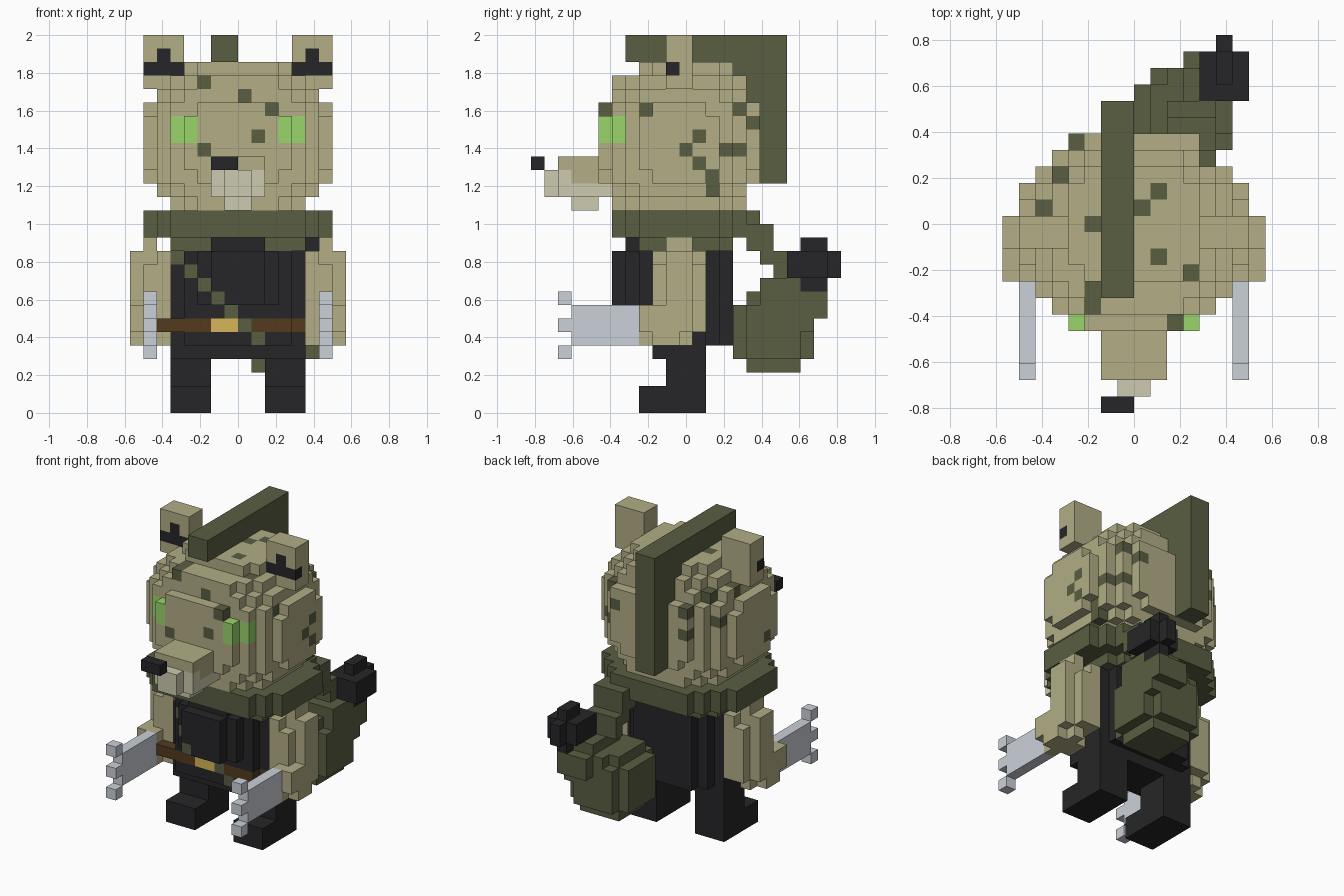
import bpy, bmesh
from mathutils import Vector

cube = bpy.data.objects.get("Cube")
if cube:
    bpy.data.objects.remove(cube, do_unlink=True)

U = 2 / 28  # voxel edge length

# Flat colours (sRGB)
PALETTE = {
    "tan_fur": (178, 174, 134), "dark_green": (90, 94, 66), "black_cloth": (38, 38, 40),
    "pale_fur": (205, 203, 176), "eye_green": (155, 213, 108), "steel": (203, 209, 217),
    "brown_leather": (83, 58, 31), "brass": (215, 181, 88),
}
MATS = {}
for label, rgb in PALETTE.items():
    lin = [((c / 255 + 0.055) / 1.055) ** 2.4 for c in rgb] + [1]
    m = bpy.data.materials.new(label)
    m.use_nodes = True
    m.diffuse_color = lin
    bsdf = m.node_tree.nodes["Principled BSDF"]
    bsdf.inputs["Base Color"].default_value = lin
    bsdf.inputs["Roughness"].default_value = 0.9
    MATS[label] = m

# Voxel (x, y, z) fills x..x+1, y-0.5..y+0.5, z..z+1 in units of U
SIDES = [((1, 0, 0), [(1, 0, 0), (1, 1, 0), (1, 1, 1), (1, 0, 1)]),
         ((-1, 0, 0), [(0, 0, 0), (0, 0, 1), (0, 1, 1), (0, 1, 0)]),
         ((0, 1, 0), [(0, 1, 0), (0, 1, 1), (1, 1, 1), (1, 1, 0)]),
         ((0, -1, 0), [(0, 0, 0), (1, 0, 0), (1, 0, 1), (0, 0, 1)]),
         ((0, 0, 1), [(0, 0, 1), (1, 0, 1), (1, 1, 1), (0, 1, 1)]),
         ((0, 0, -1), [(0, 0, 0), (0, 1, 0), (1, 1, 0), (1, 0, 0)])]
taken = set()


def box(x0, x1, y0, y1, z0, z1):
    """All voxels in an inclusive range."""
    return {(x, y, z) for x in range(x0, x1 + 1)
            for y in range(y0, y1 + 1) for z in range(z0, z1 + 1)}


def mirror(cells):
    return {(-x - 1, y, z) for x, y, z in cells}


def ellipsoid(c, r):
    """Voxels whose centres lie within an ellipsoid."""
    lo = [int(c[i] - r[i]) - 2 for i in range(3)]
    hi = [int(c[i] + r[i]) + 2 for i in range(3)]
    return {p for p in box(lo[0], hi[0], lo[1], hi[1], lo[2], hi[2])
            if ((p[0] + .5 - c[0]) / r[0]) ** 2 + ((p[1] - c[1]) / r[1]) ** 2
            + ((p[2] + .5 - c[2]) / r[2]) ** 2 <= 1}


def rounded_layer(z, inset, y0, y1):
    """One layer with stepped corners, narrower by the inset."""
    cells = set()
    for y in range(y0, y1 + 1):
        w = 7 - max(0, -3 - y, y - 2) - inset
        cells |= box(-w, w - 1, y, y, z, z)
    return cells


def part(name, cells, colour, paint=()):
    """Mesh the outer faces of a voxel set; paint holds (colour, voxels) pairs."""
    cells = set(cells) - taken
    taken.update(cells)
    slots = [colour] + [c for c, _ in paint]
    bm = bmesh.new()
    verts = {}
    for p in sorted(cells):
        slot = 0
        for i, (_, group) in enumerate(paint):
            if p in group:
                slot = i + 1
        for d, corners in SIDES:
            if (p[0] + d[0], p[1] + d[1], p[2] + d[2]) in cells:
                continue
            ring = []
            for k in corners:
                q = (p[0] + k[0], p[1] + k[1], p[2] + k[2])
                if q not in verts:
                    verts[q] = bm.verts.new(Vector((q[0], q[1] - 0.5, q[2])) * U)
                ring.append(verts[q])
            bm.faces.new(ring).material_index = slot
    me = bpy.data.meshes.new(name)
    bm.to_mesh(me)
    bm.free()
    for s in slots:
        me.materials.append(MATS[s])
    ob = bpy.data.objects.new(name, me)
    bpy.context.collection.objects.link(ob)


def pair(name, cells, colour, paint=()):
    part("left_" + name, cells, colour, paint)
    part("right_" + name, mirror(cells), colour, [(c, mirror(g)) for c, g in paint])


# Head: stacked rounded layers, with the corners of the flat panels trimmed
head = set()
for z in range(17, 23):
    head |= rounded_layer(z, 0, -6, 5)
for z, inset, y0, y1 in [(15, 2, -5, 4), (16, 1, -5, 4), (23, 1, -5, 4),
                         (24, 2, -5, 4), (25, 3, -3, 3)]:
    head |= rounded_layer(z, inset, y0, y1)
trim = {(x, y, z) for z in (17, 22) for x, y in [(6, -3), (6, 2), (3, -6)]}
trim |= {(3, -3, 25), (3, 5, 17)}
head -= trim | mirror(trim)

# Eyes and scattered spots
eye = box(3, 3, -6, -6, 20, 21) | box(4, 4, -5, -5, 20, 21)
spots = {(-3, -5, 24), (0, -5, 23), (2, -6, 22), (1, -6, 20), (-3, -6, 19)}     # face
spots |= {(5, -3, 22), (6, 1, 20), (6, 0, 19), (6, 1, 18), (5, 2, 17), (5, 2, 16),
          (4, 4, 22), (3, 5, 21), (5, 3, 19), (4, 4, 19)}                       # left
spots |= {(1, 2, 25), (0, 1, 25), (-3, 0, 25), (1, -2, 25), (3, -3, 24),
          (-6, 1, 23), (-5, 3, 23), (-4, 5, 22), (-3, -4, 24)}                  # top
spots |= {(-7, -2, 18), (-6, 3, 21), (-4, 5, 20)}                               # right
part("head", head, "tan_fur", [("eye_green", eye | mirror(eye)), ("dark_green", spots)])

# Ears with dark inner markings
pair("ear", box(4, 6, -1, 0, 24, 27), "tan_fur",
     [("black_cloth", box(4, 6, -1, -1, 25, 25) | {(5, -1, 26)})])

# Snout, jaw and nose
part("jaw", box(-2, 1, -9, -6, 16, 16) | box(-2, 1, -9, -9, 17, 17)
     | box(-1, 0, -10, -10, 16, 17) | box(-1, 0, -8, -7, 15, 15), "pale_fur")
part("snout", box(-2, 1, -9, -6, 18, 18) | box(-2, 1, -8, -6, 17, 17), "tan_fur")
part("nose", box(-2, -1, -11, -11, 18, 18), "black_cloth")

# Crest running over the head and down the back
part("crest", box(-2, -1, -4, 7, 26, 27) | box(-2, -1, 0, 7, 17, 25), "dark_green")

# Scarf
part("scarf", rounded_layer(13, 0, -5, 5) | rounded_layer(14, 0, -5, 5)
     | rounded_layer(12, 2, -3, 3), "dark_green")

# Torso with stepped chest, belt, buckle and diagonal strap
torso = (box(-5, 4, -2, 1, 4, 11) | box(-4, 3, -3, 2, 5, 11) | box(-3, 2, 3, 3, 5, 11)
         | box(-3, 2, -4, -4, 8, 11) | box(-2, 1, -5, -5, 8, 11) | box(-2, 1, -4, -4, 12, 12))
belt = box(-4, 3, -3, -3, 6, 6) | {(-6, -3, 6), (-5, -3, 6), (4, -2, 6)}
strap = {(-5, -2, 11), (-4, -3, 10), (-3, -4, 9), (-2, -5, 8),
         (-1, -3, 7), (0, -3, 6), (1, -3, 5)}
part("torso", torso | belt, "black_cloth",
     [("brown_leather", belt), ("brass", box(-2, -1, -3, -3, 6, 6)), ("dark_green", strap)])

# Legs with feet
pair("leg", box(2, 4, -1, 1, 2, 4) | box(2, 4, -3, 1, 0, 1), "black_cloth")

# Arms with shoulders and rounded hands
pair("arm", box(5, 7, -1, 0, 7, 11) | box(6, 6, -2, 1, 7, 10) | box(5, 5, -2, 1, 7, 11)
     | box(6, 6, -1, 0, 12, 12) | box(5, 7, -2, 0, 6, 7) | box(6, 7, -3, -3, 6, 7)
     | box(5, 6, 1, 1, 6, 6) | box(6, 6, -3, 0, 5, 5) | box(5, 7, -2, -1, 5, 5), "tan_fur")

# Claw blades with three tips
claw = box(6, 6, -8, -4, 5, 7)
for z in (4, 6, 8):
    claw |= box(6, 6, -9, -9, z, z)
pair("claw", claw, "steel")

# Tail: dark tip, bushy body and narrow root under the scarf
part("tail_tip", box(4, 6, 8, 10, 10, 11) | box(5, 5, 11, 11, 10, 11)
     | box(5, 5, 9, 10, 12, 12) | box(5, 5, 9, 10, 9, 9), "black_cloth")
tail = (ellipsoid((3, 6.5, 6), (3.3, 3.3, 3.3)) | box(2, 5, 6, 9, 6, 8)
        | box(3, 5, 10, 10, 7, 8) | box(3, 5, 6, 9, 9, 9))
for z, y0, y1 in [(13, 5, 6), (12, 5, 6), (11, 6, 7), (10, 7, 7)]:
    tail |= box(2, 4, y0, y1, z, z)
part("tail", tail, "dark_green")
